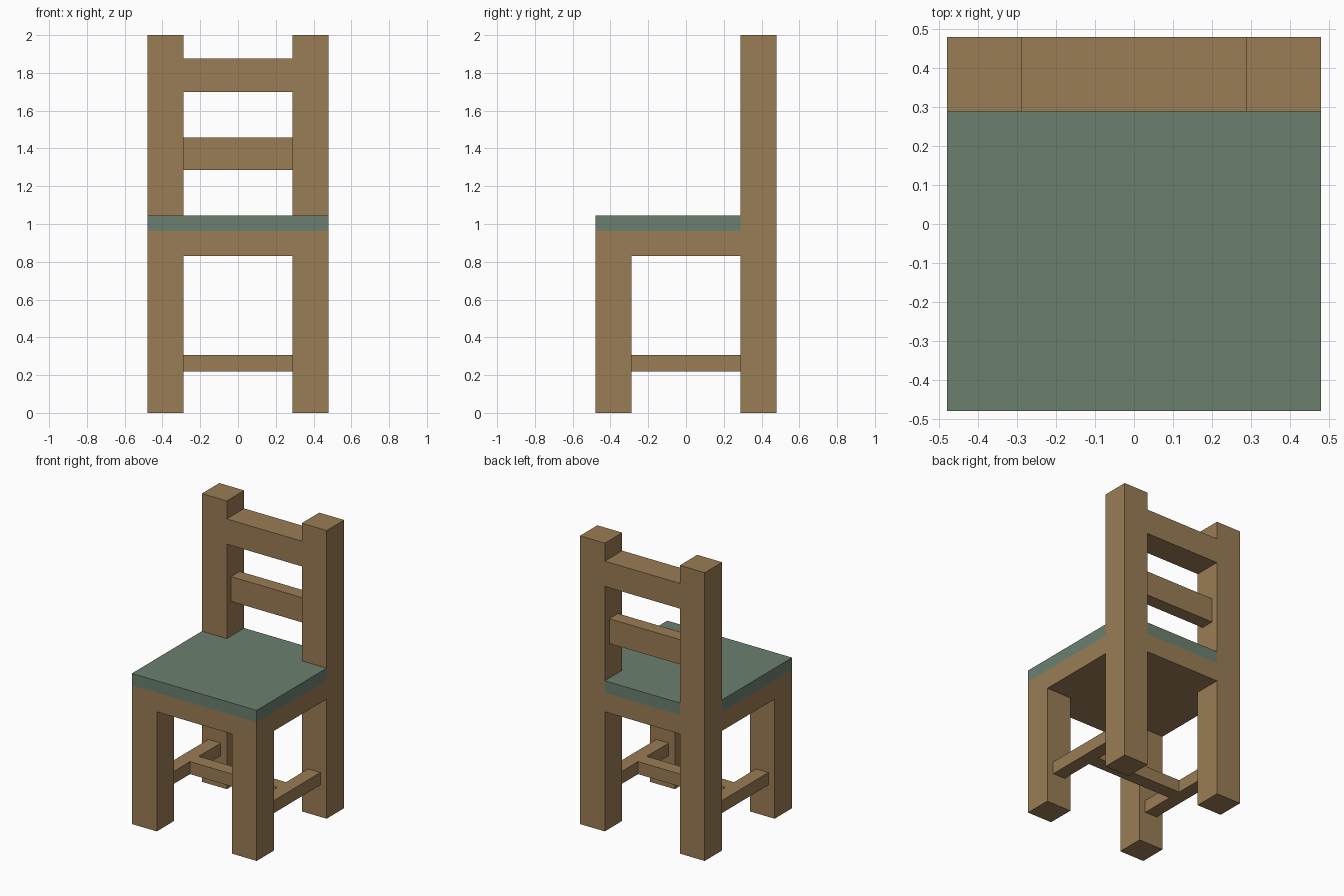
import bpy
import bmesh
from mathutils import Vector

default_cube = bpy.data.objects.get("Cube")
if default_cube:
    bpy.data.objects.remove(default_cube, do_unlink=True)

HALF = 0.479    # half the width and depth of the chair
INNER = 0.288   # inner face of the legs
SLIM = (0.335, 0.43)  # centred slim bars inside the leg thickness
BAR_Z = (0.22, 0.307)
SEAT_BOTTOM, CUSHION_BOTTOM, CUSHION_TOP = 0.83, 0.962, 1.045


def make_material(name, color):
    mat = bpy.data.materials.new(name)
    mat.use_nodes = True
    mat.diffuse_color = color
    mat.node_tree.nodes["Principled BSDF"].inputs["Base Color"].default_value = color
    return mat


wood = make_material("brown wood", (0.323, 0.205, 0.089, 1))
fabric = make_material("grey green", (0.147, 0.216, 0.163, 1))


def prism(name, outline, z_range, mat):
    """Extrude a flat outline upwards between two heights."""
    bm = bmesh.new()
    low, high = z_range
    base = bm.faces.new([bm.verts.new((x, y, low)) for x, y in outline])
    result = bmesh.ops.extrude_face_region(bm, geom=[base])
    top = [v for v in result["geom"] if isinstance(v, bmesh.types.BMVert)]
    bmesh.ops.translate(bm, verts=top, vec=Vector((0, 0, high - low)))
    bmesh.ops.recalc_face_normals(bm, faces=bm.faces)
    mesh = bpy.data.meshes.new(name)
    bm.to_mesh(mesh)
    bm.free()
    mesh.materials.append(mat)
    obj = bpy.data.objects.new(name, mesh)
    bpy.context.collection.objects.link(obj)
    return obj


def box(name, x_range, y_range, z_range):
    (x0, x1), (y0, y1) = x_range, y_range
    return prism(name, [(x0, y0), (x1, y0), (x1, y1), (x0, y1)], z_range, wood)


# Legs and side stretchers, one set per side
for side, sign in (("left", 1), ("right", -1)):
    leg_x = sorted((sign * INNER, sign * HALF))
    bar_x = sorted((sign * SLIM[0], sign * SLIM[1]))
    box(side + "_front_leg", leg_x, (-HALF, -INNER), (0, SEAT_BOTTOM))
    box(side + "_back_post", leg_x, (INNER, HALF), (0, 2))
    box(side + "_side_stretcher", bar_x, (-INNER, INNER), BAR_Z)

# Cross stretcher joining the side stretchers
box("cross_stretcher", (-SLIM[0], SLIM[0]), (-0.048, 0.048), BAR_Z)

# Backrest rails
box("top_rail", (-INNER, INNER), (INNER, HALF), (1.70, 1.875))
box("middle_rail", (-INNER, INNER), SLIM, (1.285, 1.457))

# Seat and cushion, notched around the back posts
seat_outline = [(-HALF, -HALF), (HALF, -HALF), (HALF, INNER), (INNER, INNER),
                (INNER, HALF), (-INNER, HALF), (-INNER, INNER), (-HALF, INNER)]
prism("seat_base", seat_outline, (SEAT_BOTTOM, CUSHION_BOTTOM), wood)
prism("seat_cushion", seat_outline, (CUSHION_BOTTOM, CUSHION_TOP), fabric)
